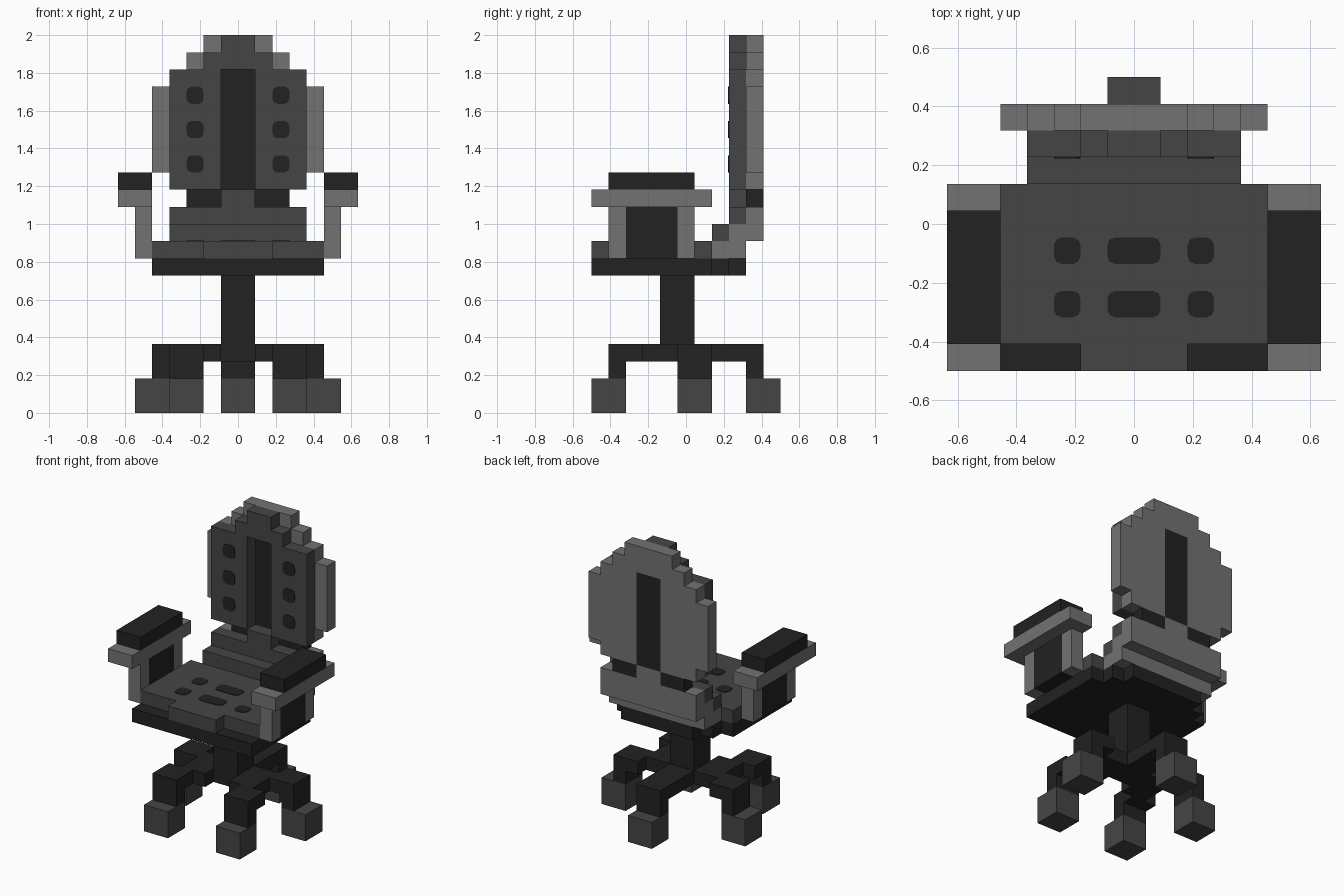
import bpy, bmesh
from mathutils import Vector

if "Cube" in bpy.data.objects:
    bpy.data.objects.remove(bpy.data.objects["Cube"])

U = 2 / 22          # one block of the grid
Y0 = 5.5            # grid depth offset that centres the chair


def material(name, v):
    m = bpy.data.materials.new(name)
    m.use_nodes = True
    m.diffuse_color = (v, v, v, 1)
    bsdf = m.node_tree.nodes["Principled BSDF"]
    bsdf.inputs["Base Color"].default_value = (v, v, v, 1)
    bsdf.inputs["Roughness"].default_value = 0.8
    return m


BLACK = material("black", 0.016)
DARK = material("dark_grey", 0.06)
LIGHT = material("light_grey", 0.17)


def add_box(bm, lo, hi):
    """Add one box given in grid units, return its vertices."""
    lo = Vector((lo[0], lo[1] - Y0, lo[2])) * U
    hi = Vector((hi[0], hi[1] - Y0, hi[2])) * U
    verts = bmesh.ops.create_cube(bm, size=1)["verts"]
    for v in verts:
        v.co = Vector(((lo[i] + hi[i]) / 2 + v.co[i] * (hi[i] - lo[i]) for i in range(3)))
    return verts


def part(name, mat, boxes, mirror=False, round_axis=None):
    """Object made of boxes (x0, x1, y0, y1, z0, z1); optional mirrored copy
    and rounded corners on the edges that run along one axis."""
    bm = bmesh.new()
    for x0, x1, y0, y1, z0, z1 in boxes:
        spans = [(x0, x1)] + ([(-x1, -x0)] if mirror else [])
        for a, b in spans:
            add_box(bm, (a, y0, z0), (b, y1, z1))
    if round_axis is not None:
        edges = []
        for e in bm.edges:
            d = e.verts[1].co - e.verts[0].co
            if abs(d[round_axis]) > 0.999 * d.length:
                edges.append(e)
        bmesh.ops.bevel(bm, geom=edges, offset=0.3 * U, segments=2,
                        profile=0.5, affect='EDGES')
    me = bpy.data.meshes.new(name)
    bm.to_mesh(me)
    bm.free()
    me.materials.append(mat)
    ob = bpy.data.objects.new(name, me)
    bpy.context.scene.collection.objects.link(ob)
    return ob


# Five wheels: two front, two side, one back
part("front_wheels", DARK, [(2, 4, 0, 2, 0, 2)], True)
part("side_wheels", DARK, [(4, 6, 5, 7, 0, 2)], True)
part("back_wheel", DARK, [(-1, 1, 9, 11, 0, 2)])

# Star base with stepped arms and short legs
part("front_legs", BLACK, [(2, 4, 1, 2, 2, 3), (2, 4, 1, 3, 3, 4), (1, 3, 3, 4, 3, 4)], True)
part("side_legs", BLACK, [(4, 5, 5, 7, 2, 3), (3, 5, 5, 7, 3, 4)], True)
part("back_leg", BLACK, [(-1, 1, 9, 10, 2, 3), (-1, 1, 6, 10, 3, 4)])
part("base_hub", BLACK, [(-3, 3, 4, 6, 3, 4)])
part("pole", BLACK, [(-1, 1, 4, 6, 4, 8)])

# Seat
part("seat_base", BLACK, [(-5, 5, 0, 7, 8, 9), (-4, 4, 7, 8, 8, 9), (-3, 3, 8, 9, 8, 9)])
part("seat_cushion", DARK, [(-5, 5, 1, 7, 9, 10), (-2, 2, 0, 1, 9, 10)])
top = 10.04
part("seat_side_tufts", BLACK, [(2, 3, y, y + 1, 9.98, top) for y in (2, 4)], True, 2)
part("seat_centre_tufts", BLACK, [(-1, 1, y, y + 1, 9.98, top) for y in (2, 4)], False, 2)

# Stepped joint between the seat and the backrest
part("lower_back_cushion", DARK, [(-4, 4, 7, 8, 10, 11), (-4, 4, 8, 9, 11, 12),
                                  (-1, 1, 8, 9, 12, 13)])
part("lower_back_shell", LIGHT, [(-4, 4, 7, 9, 9, 10), (-4, 4, 8, 10, 10, 11),
                                 (-4, 4, 9, 10, 11, 12), (-1, 1, 9, 10, 12, 13)])
part("back_brackets", BLACK, [(1, 3, 9, 10, 12, 13)], True)

# Backrest: cushion halves with a recessed stripe, and the outer shell
part("back_cushion_halves", DARK, [(1, 4, 8, 9, 13, 20)], True)
part("back_cushion_top", DARK, [(-2, 2, 8, 9, 20, 21), (-1, 1, 8, 9, 21, 22)])
part("back_stripe", BLACK, [(-1, 1, 9, 10, 13, 20)])
part("back_shell_sides", LIGHT, [(1, 4, 9, 10, 13, 14), (1, 5, 9, 10, 14, 19),
                                 (1, 4, 9, 10, 19, 20)], True)
part("back_shell_top", LIGHT, [(-3, 3, 9, 10, 20, 21), (-2, 2, 9, 10, 21, 22)])
part("back_tufts", BLACK, [(2, 3, 7.96, 8.02, z, z + 1) for z in (14, 16, 18)], True, 1)

# Armrests
part("arm_posts", LIGHT, [(5, 6, 1, 2, 9, 12), (5, 6, 5, 6, 9, 12)], True)
part("arm_panels", BLACK, [(5, 6, 2, 5, 9, 12)], True)
part("arm_rails", LIGHT, [(5, 7, 0, 7, 12, 13)], True)
part("arm_pads", BLACK, [(5, 7, 1, 6, 13, 14)], True)
